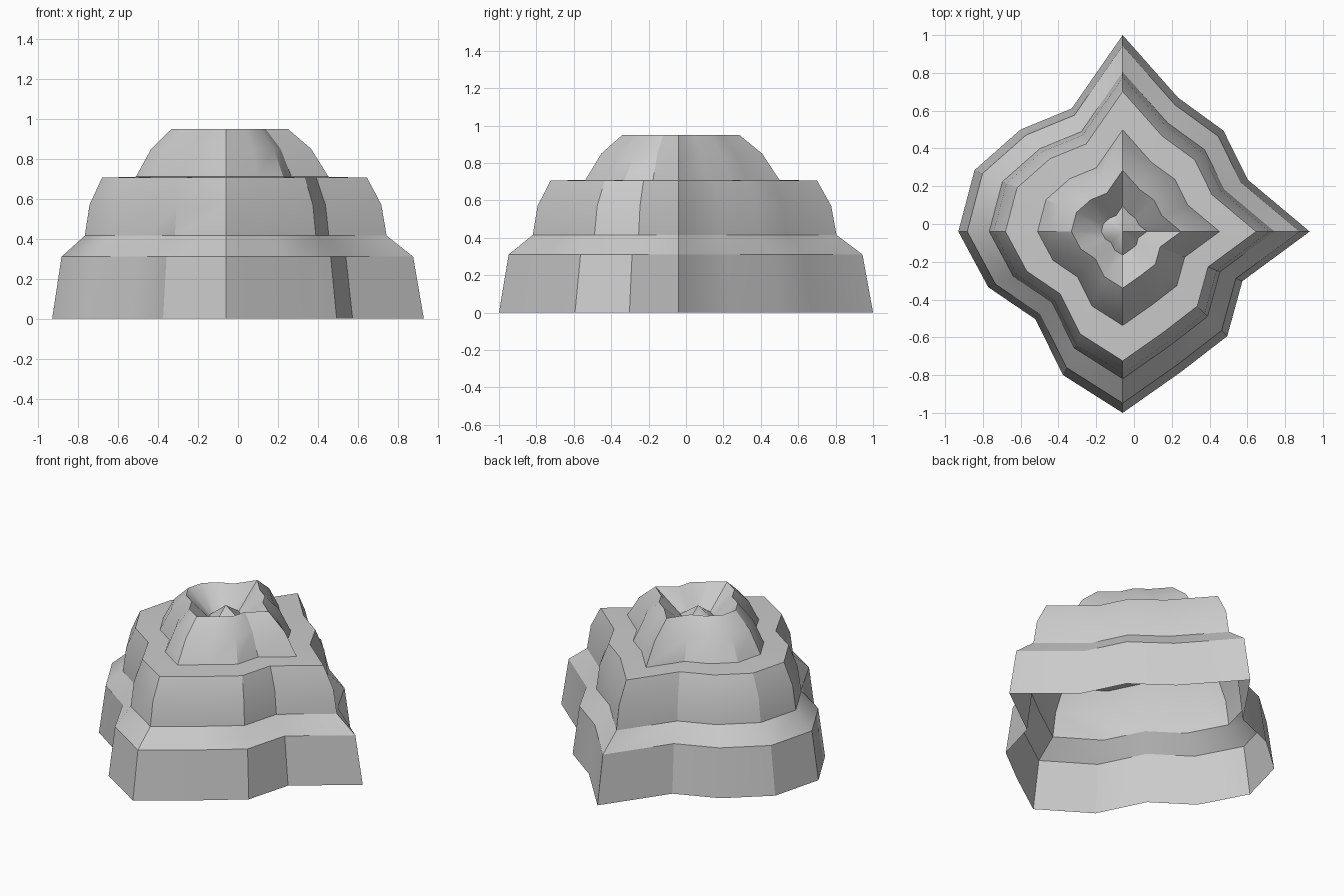
import bpy, bmesh, math

if "Cube" in bpy.data.objects:
    bpy.data.objects.remove(bpy.data.objects["Cube"])

# Rock outline: 16 radii, one every 22.5 degrees, around an off-centre peak
CX, CY = -0.06, -0.04
RADII = [0.99, 0.717, 0.755, 0.767, 1.04, 0.705, 0.764, 0.849,
         0.87, 0.77, 0.655, 0.823, 0.96, 0.805, 0.783, 0.686]

# Profile of (outline scale, height): three tiers, crater rim, crater floor
PROFILE = [(1.0, 0.0), (0.946, 0.31), (0.812, 0.415), (0.785, 0.57),
           (0.713, 0.705), (0.518, 0.71), (0.43, 0.85), (0.312, 0.95),
           (0.13, 0.82)]
PEAK_Z = 0.91

bm = bmesh.new()


def ring(scale, z):
    verts = []
    for i, r in enumerate(RADII):
        a = 2 * math.pi * i / len(RADII)
        verts.append(bm.verts.new((CX + scale * r * math.cos(a),
                                   CY + scale * r * math.sin(a), z)))
    return verts


# Terraced walls, open underneath
n = len(RADII)
rings = [ring(s, z) for s, z in PROFILE]
for low, high in zip(rings, rings[1:]):
    for i in range(n):
        j = (i + 1) % n
        bm.faces.new((low[i], low[j], high[j], high[i]))

# Small cone in the middle of the crater
peak = bm.verts.new((CX, CY, PEAK_Z))
for i in range(n):
    bm.faces.new((rings[-1][i], rings[-1][(i + 1) % n], peak))

mesh = bpy.data.meshes.new("terraced_rock")
bm.to_mesh(mesh)
bm.free()
rock = bpy.data.objects.new("terraced_rock", mesh)
bpy.context.collection.objects.link(rock)

# Smooth shading with sharp ridges
bpy.context.view_layer.objects.active = rock
rock.select_set(True)
bpy.ops.object.shade_smooth_by_angle(angle=math.radians(30))
